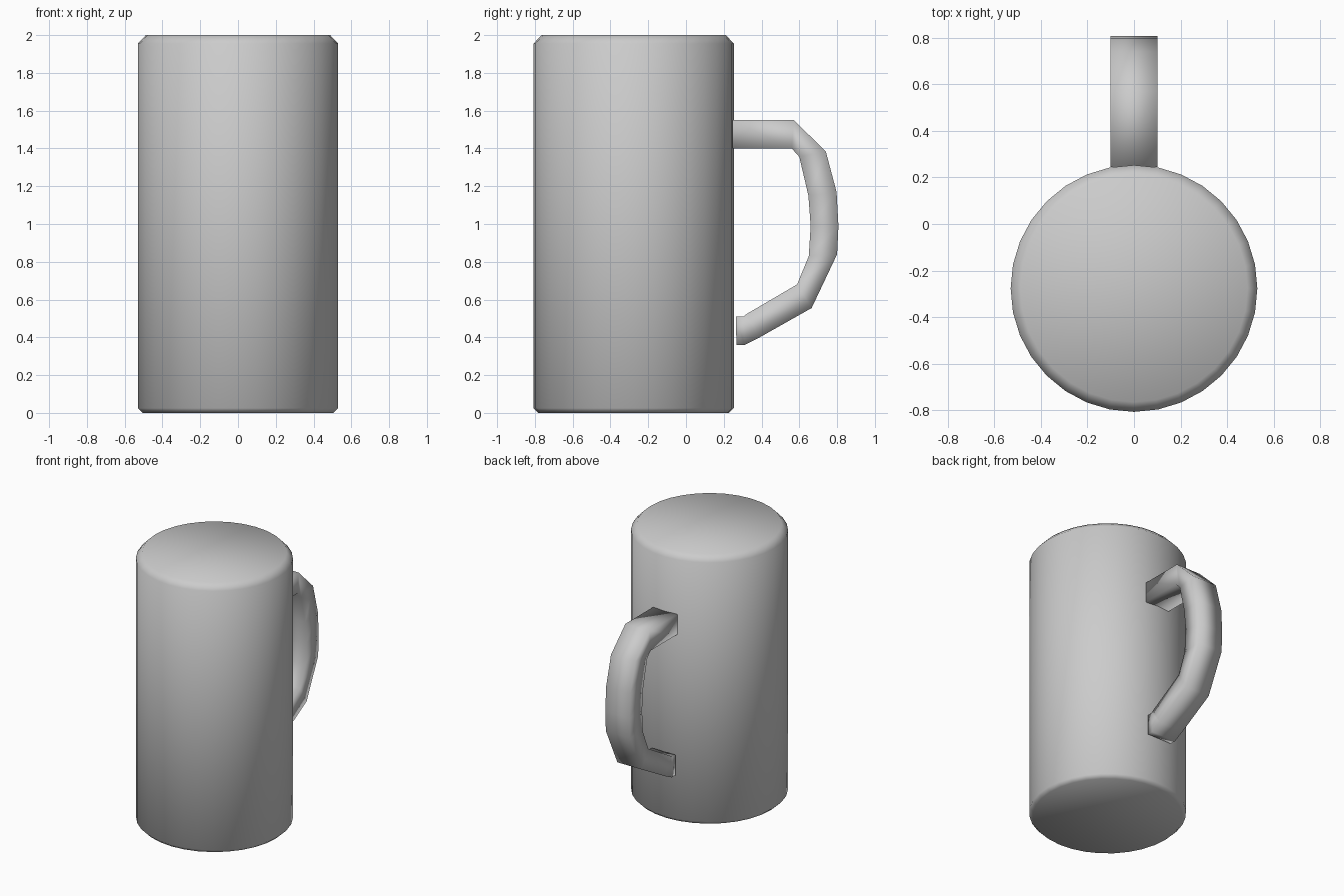
import bpy, math

if "Cube" in bpy.data.objects:
    bpy.data.objects.remove(bpy.data.objects["Cube"])

SIDES = 32
CENTRE_Y = -0.277


def make_object(name, verts, faces):
    mesh = bpy.data.meshes.new(name)
    mesh.from_pydata(verts, [], faces)
    mesh.validate()
    for poly in mesh.polygons:
        poly.use_smooth = True
    obj = bpy.data.objects.new(name, mesh)
    bpy.context.collection.objects.link(obj)
    return obj


def loft(name, rings):
    """Join equal-length rings with quads and cap both ends."""
    n = len(rings[0])
    verts = [v for ring in rings for v in ring]
    faces = []
    for r in range(len(rings) - 1):
        for i in range(n):
            a, b = r * n + i, r * n + (i + 1) % n
            faces.append((a, b, b + n, a + n))
    last = (len(rings) - 1) * n
    faces.append(tuple(reversed(range(n))))
    faces.append(tuple(range(last, last + n)))
    return make_object(name, verts, faces)


# Closed mug body with bevelled rim and base: (radius, height)
profile = [(0.505, 0.0), (0.53, 0.025), (0.53, 1.955), (0.488, 2.0)]
body_rings = [[(r * math.cos(2 * math.pi * i / SIDES),
                CENTRE_Y + r * math.sin(2 * math.pi * i / SIDES), z)
               for i in range(SIDES)] for r, z in profile]
loft("mug_body", body_rings)

# Handle of rectangular section: outer y, z, then inner y, z
stations = [
    (0.245, 1.55, 0.245, 1.40),
    (0.57, 1.55, 0.56, 1.40),
    (0.74, 1.385, 0.60, 1.355),
    (0.797, 1.17, 0.648, 1.15),
    (0.807, 0.99, 0.66, 0.99),
    (0.80, 0.84, 0.65, 0.83),
    (0.665, 0.555, 0.588, 0.68),
    (0.39, 0.40, 0.32, 0.523),
    (0.31, 0.36, 0.305, 0.51),
    (0.267, 0.36, 0.264, 0.51),
]
W = 0.10
handle_rings = [[(-W, oy, oz), (W, oy, oz), (W, iy, iz), (-W, iy, iz)]
                for oy, oz, iy, iz in stations]
handle = loft("handle", handle_rings)

# Consistent outward normals on the handle
import bmesh
bm = bmesh.new()
bm.from_mesh(handle.data)
bmesh.ops.recalc_face_normals(bm, faces=bm.faces)
bm.to_mesh(handle.data)
bm.free()
